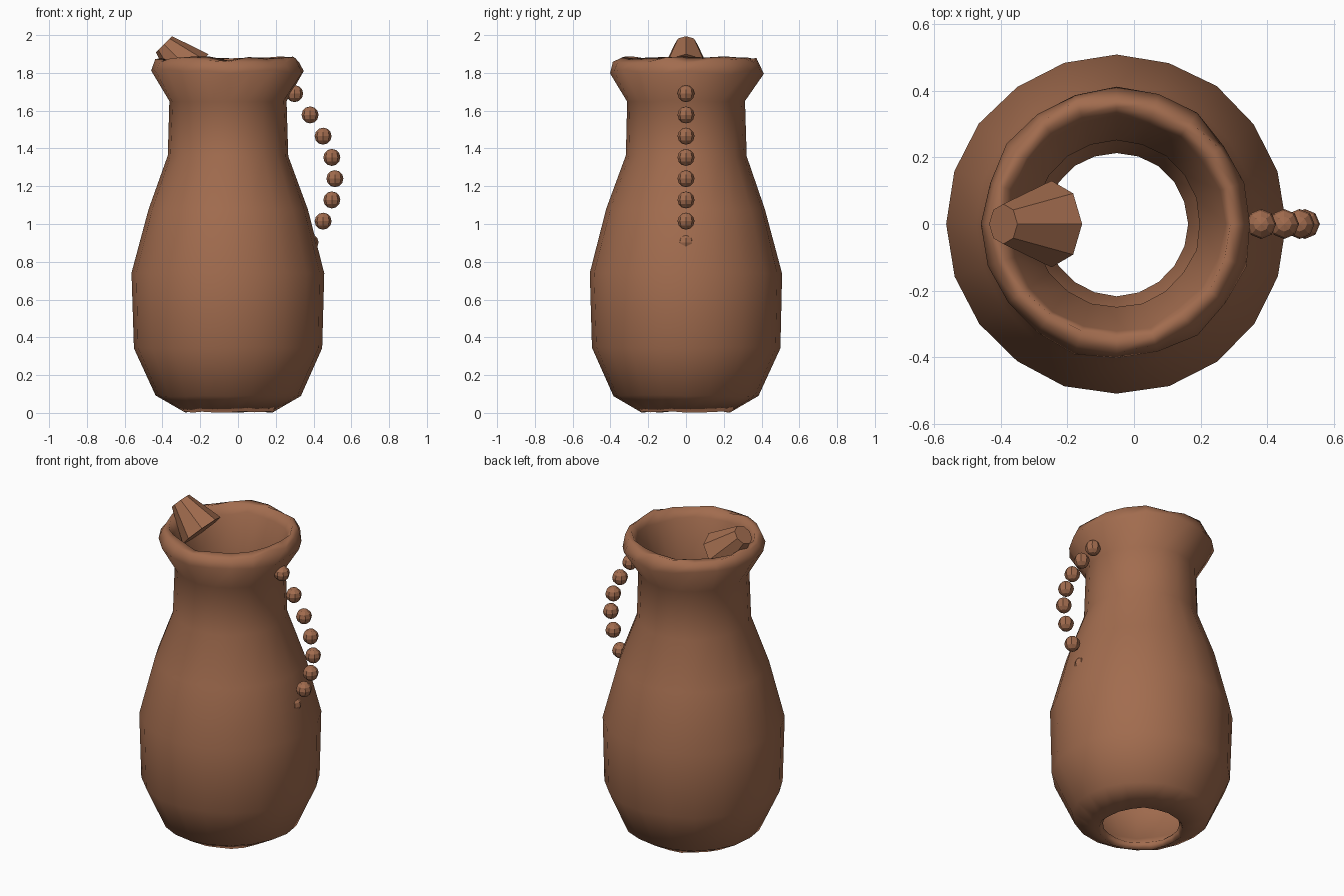
import bpy, bmesh, math, random
from mathutils import Vector

random.seed(4)
if "Cube" in bpy.data.objects:
    bpy.data.objects.remove(bpy.data.objects["Cube"], do_unlink=True)

# Single clay colour
clay = bpy.data.materials.new("brown_clay")
clay.use_nodes = True
colour = (0.36, 0.15, 0.077, 1)
clay.diffuse_color = colour
clay.node_tree.nodes["Principled BSDF"].inputs["Base Color"].default_value = colour

AXIS_X = -0.052   # centre line of the vessel
SIDES = 20


def add_object(name, bm, smooth=False):
    bmesh.ops.recalc_face_normals(bm, faces=bm.faces)
    for face in bm.faces:
        face.smooth = smooth
    mesh = bpy.data.meshes.new(name)
    bm.to_mesh(mesh)
    bm.free()
    mesh.materials.append(clay)
    obj = bpy.data.objects.new(name, mesh)
    bpy.context.collection.objects.link(obj)
    return obj


# Closed wall section (radius, height): up the outside, over the rim, down the inside
outside = [(0.235, 0.005), (0.385, 0.09), (0.5, 0.345), (0.51, 0.74), (0.42, 1.08),
           (0.32, 1.36), (0.31, 1.65), (0.405, 1.805), (0.38, 1.865)]
inside = [(0.345, 1.875), (0.32, 1.82), (0.25, 1.65), (0.255, 1.36), (0.35, 1.06),
          (0.44, 0.74), (0.43, 0.36), (0.32, 0.13), (0.215, 0.04)]

bm = bmesh.new()
rings = []
for radius, height in outside + inside:
    ring = []
    for i in range(SIDES):
        a = math.tau * i / SIDES
        # hand-made unevenness, strongest at the lip
        lip = 1 if height > 1.7 else 0.3
        r = radius + random.uniform(-0.008, 0.008) * lip
        z = height + random.uniform(-0.014, 0.014) * lip
        ring.append(bm.verts.new((AXIS_X + r * math.cos(a), r * math.sin(a), max(z, 0))))
    rings.append(ring)
for k, ring in enumerate(rings):
    nxt = rings[(k + 1) % len(rings)]
    for i in range(SIDES):
        j = (i + 1) % SIDES
        bm.faces.new((ring[i], ring[j], nxt[j], nxt[i]))
add_object("vessel_body", bm, smooth=True)

# Tapered spout leaning out over the lip
base, tip = Vector((-0.252, 0, 1.803)), Vector((-0.388, 0, 1.956))
bm = bmesh.new()
bmesh.ops.create_cone(bm, cap_ends=True, segments=8, radius1=0.13, radius2=0.06,
                      depth=(tip - base).length)
spout = add_object("spout", bm)
spout.location = (base + tip) / 2
spout.rotation_euler = (0, -math.pi / 4, 0)

# Beaded handle following a half-wave arc
for i in range(9):
    bm = bmesh.new()
    bmesh.ops.create_uvsphere(bm, u_segments=8, v_segments=6, radius=0.045)
    bead = add_object(f"handle_bead_{i + 1}", bm)
    bead.location = (0.3 + 0.213 * math.sin(math.pi * i / 8), 0, 1.69 - 0.1125 * i)
